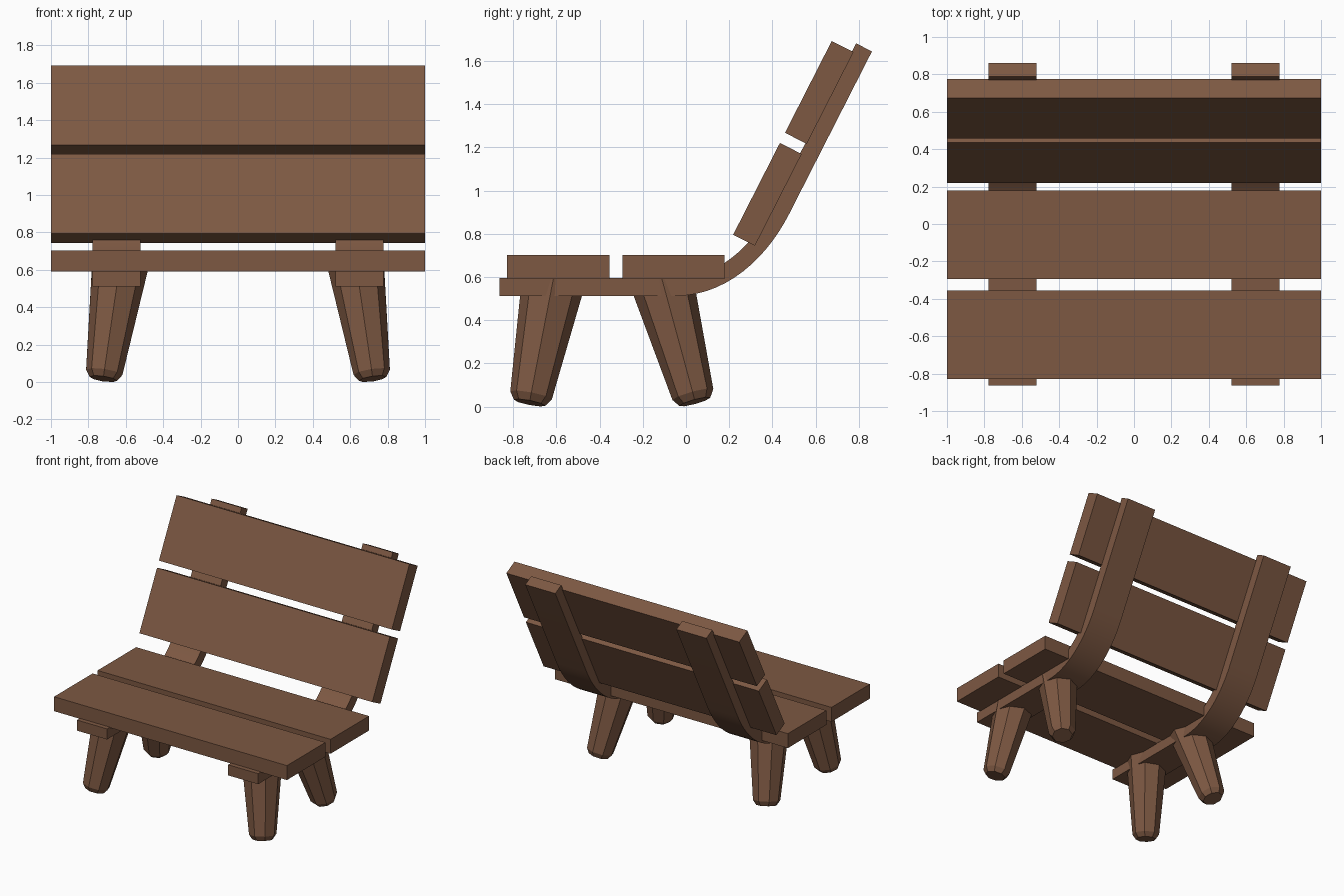
import bpy, bmesh, math
from mathutils import Vector

if "Cube" in bpy.data.objects:
    bpy.data.objects.remove(bpy.data.objects["Cube"])

wood = bpy.data.materials.new("brown wood")
wood.diffuse_color = (0.205, 0.098, 0.055, 1)
wood.use_nodes = True
wood.node_tree.nodes["Principled BSDF"].inputs["Base Color"].default_value = wood.diffuse_color


def finish(bm, name):
    bmesh.ops.recalc_face_normals(bm, faces=bm.faces[:])
    mesh = bpy.data.meshes.new(name)
    bm.to_mesh(mesh)
    bm.free()
    mesh.materials.append(wood)
    ob = bpy.data.objects.new(name, mesh)
    bpy.context.collection.objects.link(ob)
    return ob


def loft(bm, rings):
    """Join rings of points with quads and cap both ends."""
    rings = [[bm.verts.new(p) for p in r] for r in rings]
    n = len(rings[0])
    for a, b in zip(rings, rings[1:]):
        for i in range(n):
            j = (i + 1) % n
            bm.faces.new((a[i], a[j], b[j], b[i]))
    bm.faces.new(rings[0])
    bm.faces.new(rings[-1])


def plank(name, y0, z0, angle, length, thick):
    """Full-width board from its lower front corner, running along angle."""
    d = Vector((0, math.cos(angle), math.sin(angle)))
    n = Vector((0, -d.z, d.y)) * thick
    p = Vector((0, y0, z0))
    prof = [p, p + d * length, p + d * length + n, p + n]
    bm = bmesh.new()
    loft(bm, [[q + Vector((x, 0, 0)) for q in prof] for x in (-1, 1)])
    return finish(bm, name)


# Seat and back boards
LEAN = math.radians(63)
plank("seat_plank_front", -0.828, 0.59, 0, 0.473, 0.112)
plank("seat_plank_rear", -0.294, 0.59, 0, 0.473, 0.112)
plank("back_plank_lower", 0.319, 0.744, LEAN, 0.477, 0.113)
plank("back_plank_upper", 0.559, 1.216, LEAN, 0.477, 0.113)

# Bent rails under the seat and behind the back
d = Vector((math.cos(LEAN), math.sin(LEAN)))
end = Vector((0.861, 1.644))
p0, p1 = Vector((-0.05, 0.512)), Vector((0.19, 0.512))
p3 = end - d * 0.845
p2 = p3 - d * 0.225
path = [(Vector((-0.864, 0.512)), Vector((1, 0)))]
STEPS = 14
for i in range(STEPS + 1):
    t = i / STEPS
    s = 1 - t
    pos = s**3 * p0 + 3 * s * s * t * p1 + 3 * s * t * t * p2 + t**3 * p3
    tan = s * s * (p1 - p0) + 2 * s * t * (p2 - p1) + t * t * (p3 - p2)
    path.append((pos, tan.normalized()))
path.append((end, d))

for side, label in ((-1, "left"), (1, "right")):
    rings = []
    for pos, tan in path:
        top = pos + Vector((-tan.y, tan.x)) * 0.082
        a, b = side * 0.52, side * 0.778
        rings.append([(a, *pos), (b, *pos), (b, *top), (a, *top)])
    bm = bmesh.new()
    loft(bm, rings)
    rail = finish(bm, "bent_rail_" + label)
    bpy.context.view_layer.objects.active = rail
    rail.select_set(True)
    bpy.ops.object.shade_smooth_by_angle(angle=math.radians(30))
    rail.select_set(False)

# Splayed, tapered eight-sided legs with a chamfered foot
for side, label in ((-1, "left"), (1, "right")):
    for kind, y_foot, y_top in (("front", -0.724, -0.602), ("rear", 0.041, -0.13)):
        foot = Vector((side * 0.72, y_foot, 0))
        top = Vector((side * 0.627, y_top, 0.625))
        axis = (top - foot).normalized()
        foot.z = 0.074 * math.sqrt(1 - axis.z**2)
        length = (top - foot).length
        q = Vector((0, 0, 1)).rotation_difference(axis)
        rings = []
        for h, r in ((0, 0.074), (0.035, 0.098), (length, 0.151)):
            rings.append([foot + q @ Vector((r * math.cos(k * math.pi / 4),
                                             r * math.sin(k * math.pi / 4), h))
                          for k in range(8)])
        bm = bmesh.new()
        loft(bm, rings)
        finish(bm, f"{kind}_leg_{label}")
